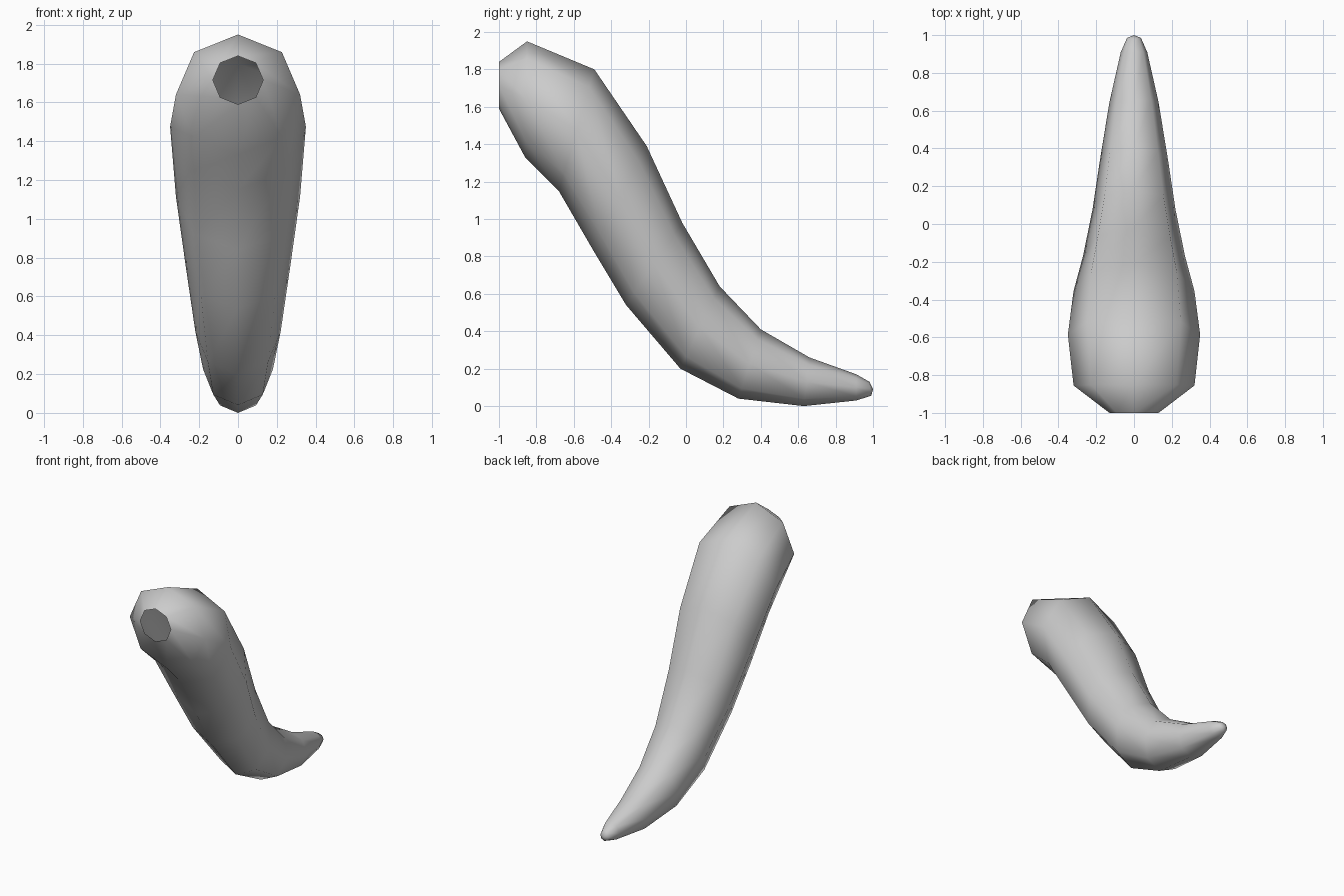
import bpy, bmesh, math

if "Cube" in bpy.data.objects:
    bpy.data.objects.remove(bpy.data.objects["Cube"])

# Each ring: upper (y, z), lower (y, z), half width
RINGS = [
    ((-1.00, 1.84), (-1.00, 1.59), 0.13),
    ((-0.85, 1.95), (-0.86, 1.33), 0.32),
    ((-0.49, 1.80), (-0.68, 1.15), 0.35),
    ((-0.21, 1.39), (-0.50, 0.84), 0.32),
    ((-0.02, 0.98), (-0.32, 0.54), 0.27),
    ((0.18, 0.64), (-0.03, 0.20), 0.22),
    ((0.40, 0.41), (0.28, 0.04), 0.18),
    ((0.66, 0.26), (0.63, 0.00), 0.13),
    ((0.91, 0.17), (0.91, 0.03), 0.07),
    ((0.98, 0.13), (0.99, 0.055), 0.037),
]
SIDES = 8
TIP = (0, 1.0, 0.09)

# Tapered, curved tail lofted through octagonal rings, open at the root
bm = bmesh.new()
loops = []
for (uy, uz), (ly, lz), w in RINGS:
    loop = []
    for i in range(SIDES):
        a = 2 * math.pi * i / SIDES
        c, s = math.cos(a), math.sin(a)
        loop.append(bm.verts.new((w * s,
                                  (uy + ly) / 2 + (uy - ly) / 2 * c,
                                  (uz + lz) / 2 + (uz - lz) / 2 * c)))
    loops.append(loop)
for a, b in zip(loops, loops[1:]):
    for i in range(SIDES):
        j = (i + 1) % SIDES
        bm.faces.new((a[i], b[i], b[j], a[j]))

# Closed pointed tip
tip = bm.verts.new(TIP)
for i in range(SIDES):
    bm.faces.new((loops[-1][i], tip, loops[-1][(i + 1) % SIDES]))

# Outward normals and smooth shading
bmesh.ops.recalc_face_normals(bm, faces=bm.faces)
bm.normal_update()
if sum(f.normal.dot(f.calc_center_median()) for f in loops[2][2].link_faces) < 0:
    bmesh.ops.reverse_faces(bm, faces=bm.faces)
for f in bm.faces:
    f.smooth = True

mesh = bpy.data.meshes.new("tail")
bm.to_mesh(mesh)
bm.free()
tail = bpy.data.objects.new("tail", mesh)
bpy.context.collection.objects.link(tail)
